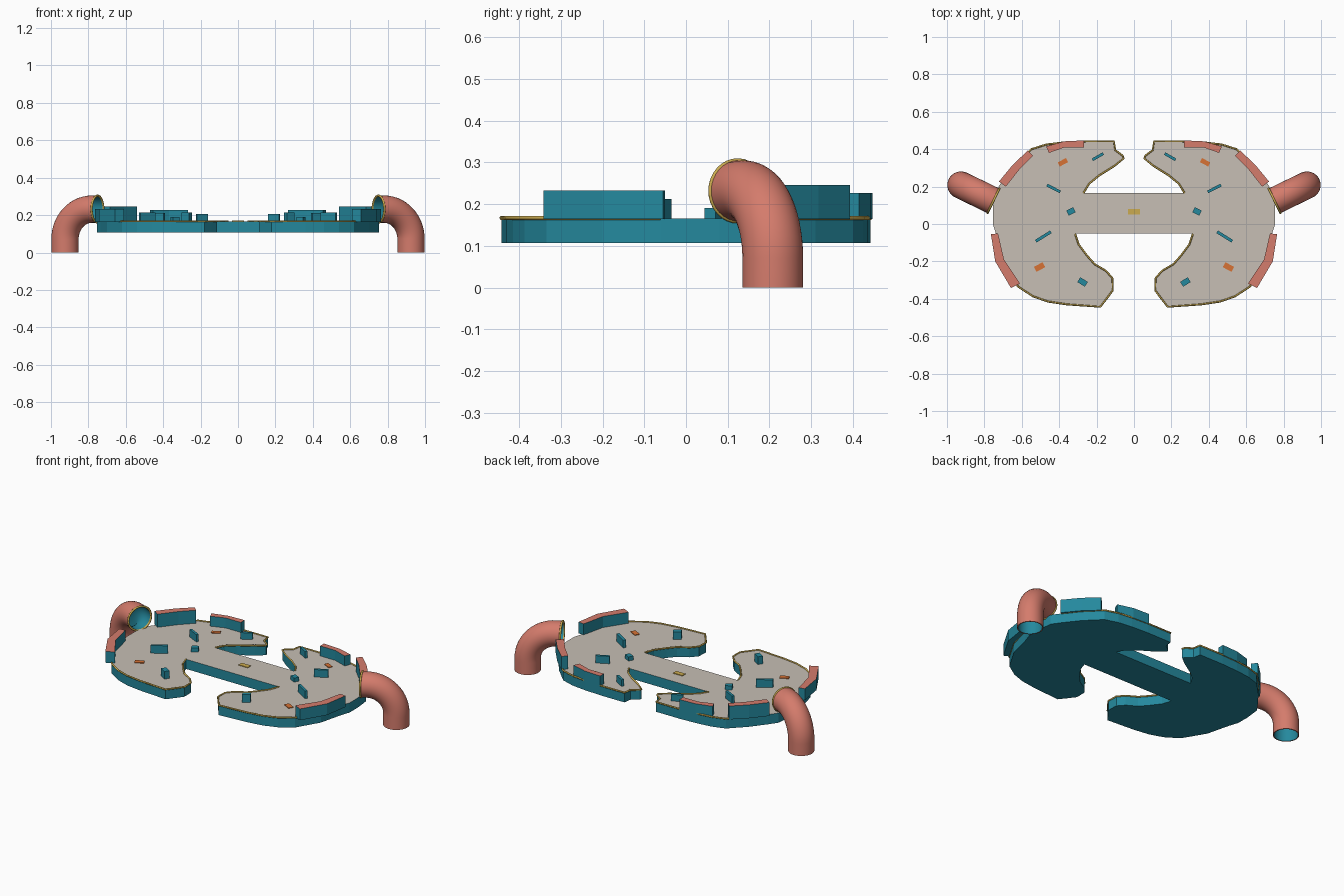
import bpy, bmesh, math
from mathutils import Vector

if "Cube" in bpy.data.objects:
    bpy.data.objects.remove(bpy.data.objects["Cube"])


def mat(name, rgb):
    m = bpy.data.materials.new(name)
    m.diffuse_color = (*rgb, 1)
    m.use_nodes = True
    m.node_tree.nodes["Principled BSDF"].inputs["Base Color"].default_value = m.diffuse_color
    return m


TEAL = mat("teal", (0.018, 0.25, 0.34))
CORAL = mat("coral", (0.66, 0.20, 0.15))
SAND = mat("sand", (0.57, 0.52, 0.46))
GOLD = mat("gold", (0.60, 0.41, 0.08))
ORANGE = mat("orange", (0.68, 0.17, 0.035))
TOP, BOTTOM = 0.166, 0.107


def finish(bm, name, mats):
    me = bpy.data.meshes.new(name)
    bm.to_mesh(me)
    bm.free()
    for m in mats:
        me.materials.append(m)
    ob = bpy.data.objects.new(name, me)
    bpy.context.collection.objects.link(ob)
    return ob


def prism(name, pts, z0, z1, side, top):
    """Extruded outline; upward faces take the second colour."""
    bm = bmesh.new()
    f = bm.faces.new([bm.verts.new((x, y, z0)) for x, y in pts])
    r = bmesh.ops.extrude_face_region(bm, geom=[f])
    for v in r["geom"]:
        if isinstance(v, bmesh.types.BMVert):
            v.co.z = z1
    bmesh.ops.recalc_face_normals(bm, faces=bm.faces)
    bm.normal_update()
    for f in bm.faces:
        f.material_index = 1 if f.normal.z > 0.9 else 0
    return finish(bm, name, [side, top])


def mirrored(pts, s):
    return [(s * x, y) for x, y in pts]


def block(name, s, cx, cy, l, w, deg, h, side, top):
    a = math.radians(deg)
    ux, uy = math.cos(a), math.sin(a)
    pts = [(cx + i * l / 2 * ux - j * w / 2 * uy, cy + i * l / 2 * uy + j * w / 2 * ux)
           for i, j in ((-1, -1), (1, -1), (1, 1), (-1, 1))]
    prism(name, mirrored(pts, s), TOP, TOP + h, side, top)


# deck: half outline, upper lobe then lower lobe
upper = [(0.27, 0.165), (0.24, 0.215), (0.185, 0.26), (0.105, 0.31), (0.055, 0.35),
         (0.06, 0.365), (0.10, 0.395), (0.107, 0.442), (0.27, 0.442), (0.38, 0.436),
         (0.47, 0.425), (0.55, 0.40), (0.64, 0.31), (0.71, 0.22)]
lower = [(0.735, -0.06), (0.70, -0.20), (0.62, -0.335), (0.54, -0.387), (0.46, -0.415),
         (0.36, -0.43), (0.18, -0.443), (0.143, -0.395), (0.113, -0.355), (0.115, -0.29),
         (0.15, -0.25), (0.21, -0.215), (0.25, -0.17), (0.295, -0.11), (0.315, -0.052)]
half = upper + [(0.745, 0.17), (0.755, 0.08), (0.755, 0.0)] + lower
prism("deck", half + mirrored(half[::-1], -1), BOTTOM, TOP, TEAL, SAND)


def trim(name, pts):
    """Thin raised edging along the deck rim."""
    cu = bpy.data.curves.new(name, "CURVE")
    cu.dimensions = "3D"
    cu.bevel_depth = 0.005
    cu.bevel_resolution = 1
    sp = cu.splines.new("POLY")
    sp.points.add(len(pts) - 1)
    for p, (x, y) in zip(sp.points, pts):
        p.co = (x, y, TOP + 0.001, 1)
    cu.materials.append(GOLD)
    bpy.context.collection.objects.link(bpy.data.objects.new(name, cu))


def pipe(name, s):
    """Hollow elbow from the ground to an opening facing the deck."""
    base = Vector((s * 0.925, 0.208, 0))
    d = Vector((-s * 0.9, -0.436, 0)).normalized()
    up = Vector((0, 0, 1))
    side = up.cross(d)
    R, z0, r, n = 0.16, 0.072, 0.073, 32
    path = [(base, 0)]
    for i in range(15):
        a = math.pi / 2 * i / 14
        path.append((base + up * (z0 + R * math.sin(a)) + d * R * (1 - math.cos(a)), a))
    end = base + up * (z0 + R) + d * 0.193
    path.append((end, math.pi / 2))
    bm = bmesh.new()
    shells = []
    for rad in (r, r - 0.006):
        rings = []
        for c, a in path:
            u = d * math.cos(a) - up * math.sin(a)
            rings.append([bm.verts.new(c + rad * (u * math.cos(t) + side * math.sin(t)))
                          for t in (2 * math.pi * k / n for k in range(n))])
        shells.append(rings)

    def bridge(A, B, m):
        for k in range(n):
            f = bm.faces.new((A[k], A[(k + 1) % n], B[(k + 1) % n], B[k]))
            f.material_index = m
            f.smooth = True
    for m, rings in enumerate(shells):
        for A, B in zip(rings, rings[1:]):
            bridge(A, B, m)
    bridge(shells[0][0], shells[1][0], 0)
    bridge(shells[0][-1], shells[1][-1], 2)
    bmesh.ops.recalc_face_normals(bm, faces=bm.faces)
    ob = finish(bm, name, [CORAL, TEAL, GOLD])
    ob.data.set_sharp_from_angle(angle=math.radians(40))
    # gold lip around the opening
    bpy.ops.mesh.primitive_torus_add(major_radius=r - 0.001, minor_radius=0.006, major_segments=32,
                                     minor_segments=8, location=end,
                                     rotation=d.to_track_quat("Z", "Y").to_euler())
    lip = bpy.context.object
    lip.name = name + "_lip"
    lip.data.materials.append(GOLD)
    bpy.ops.object.shade_smooth()


# curved rim walls: outer points, then inner points back, and top height
walls = {
    "front_wall": ([(0.765, -0.055), (0.742, -0.2), (0.658, -0.342),
                    (0.61, -0.318), (0.695, -0.19), (0.727, -0.05)], 0.233),
    "side_wall": ([(0.567, 0.393), (0.647, 0.318), (0.722, 0.227),
                   (0.685, 0.2), (0.61, 0.295), (0.54, 0.366)], 0.246),
    "back_wall": ([(0.268, 0.447), (0.375, 0.442), (0.47, 0.415),
                   (0.455, 0.38), (0.37, 0.41), (0.268, 0.41)], 0.227),
}
# obstacles: x, y, length, width, angle, height
blocks = {
    "back_bar": (0.193, 0.36, 0.067, 0.015, -30, 0.04),
    "middle_bar": (0.43, 0.19, 0.08, 0.015, 27, 0.045),
    "small_block": (0.337, 0.067, 0.04, 0.03, -27, 0.025),
    "front_bar": (0.485, -0.067, 0.095, 0.016, -32, 0.047),
    "front_block": (0.275, -0.31, 0.047, 0.03, 32, 0.047),
}
plates = {"back_plate": (0.38, 0.33, 0.05, 0.025, -27), "front_plate": (0.505, -0.23, 0.053, 0.03, -28)}

for s, tag in ((1, "right"), (-1, "left")):
    trim(f"upper_trim_{tag}", mirrored(upper, s))
    trim(f"lower_trim_{tag}", mirrored(lower, s))
    pipe(f"pipe_{tag}", s)
    for k, (pts, z) in walls.items():
        prism(f"{k}_{tag}", mirrored(pts, s), TOP - 0.002, z, TEAL, CORAL)
    for k, v in blocks.items():
        block(f"{k}_{tag}", s, *v, TEAL, TEAL)
    for k, v in plates.items():
        block(f"{k}_{tag}", s, *v, 0.004, ORANGE, ORANGE)
# bridge marker
block("bridge_plate", 1, 0, 0.065, 0.062, 0.03, 0, 0.004, GOLD, GOLD)
